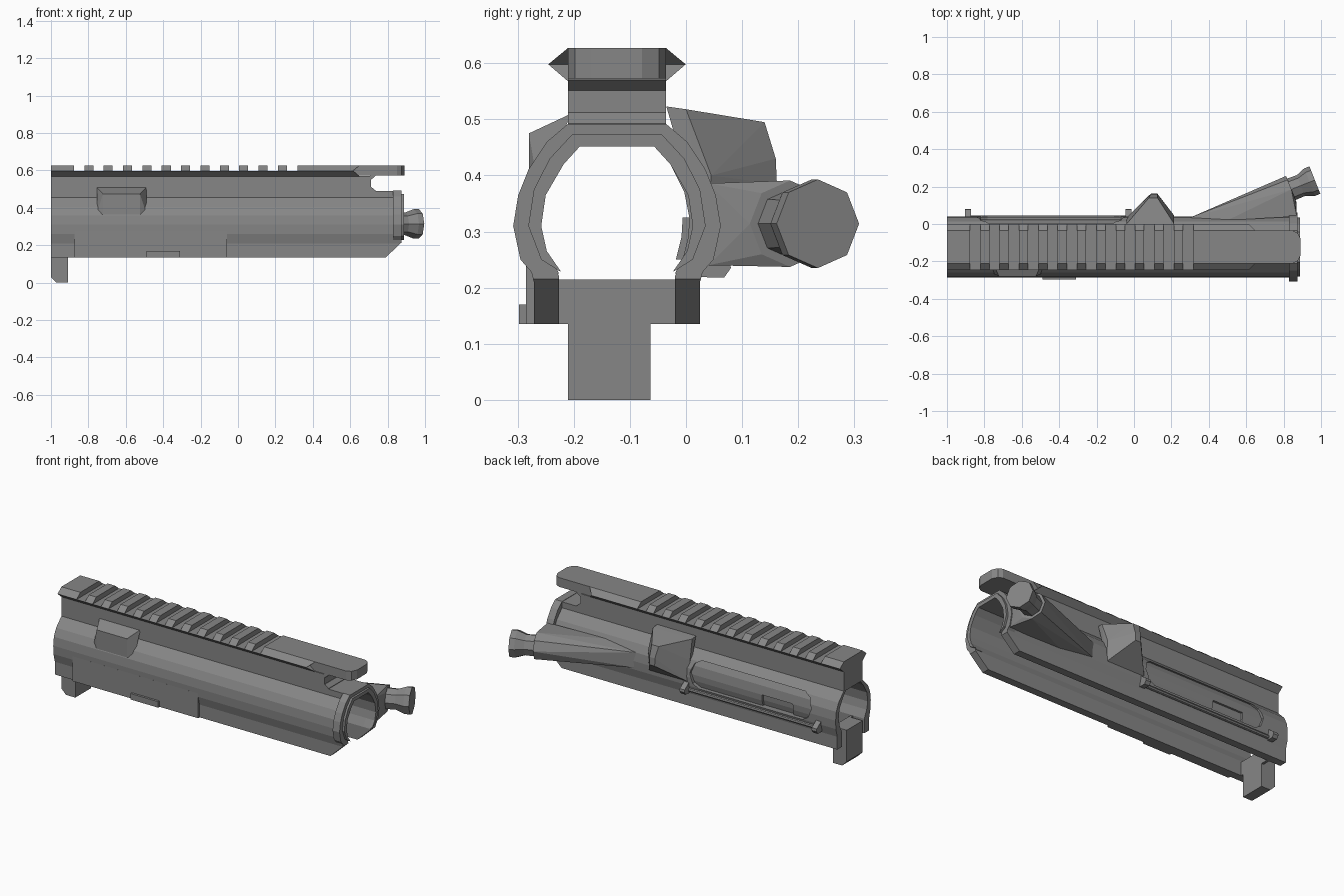
import bpy, bmesh, math
from mathutils import Vector

if "Cube" in bpy.data.objects:
    bpy.data.objects.remove(bpy.data.objects["Cube"])

CY = -0.123   # centre line of the tube in y
GREY = bpy.data.materials.new("dark_grey")
GREY.diffuse_color = (0.24, 0.24, 0.24, 1)
GREY.use_nodes = True
GREY.node_tree.nodes["Principled BSDF"].inputs["Base Color"].default_value = GREY.diffuse_color


def finish(name, bm):
    bmesh.ops.recalc_face_normals(bm, faces=bm.faces)
    me = bpy.data.meshes.new(name)
    bm.to_mesh(me)
    bm.free()
    me.materials.append(GREY)
    ob = bpy.data.objects.new(name, me)
    bpy.context.collection.objects.link(ob)
    return ob


def prism(name, prof, x0, x1, cut=None):
    """Extrude a (y, z) profile along x; cut = (point, normal) slices off a side."""
    bm = bmesh.new()
    f = bm.faces.new([bm.verts.new((x0, y, z)) for y, z in prof])
    r = bmesh.ops.extrude_face_region(bm, geom=[f])
    for v in r['geom']:
        if isinstance(v, bmesh.types.BMVert):
            v.co.x = x1
    bmesh.ops.recalc_face_normals(bm, faces=bm.faces)
    if cut:
        g = bm.verts[:] + bm.edges[:] + bm.faces[:]
        bmesh.ops.bisect_plane(bm, geom=g, plane_co=cut[0], plane_no=cut[1], clear_outer=True)
        bmesh.ops.holes_fill(bm, edges=[e for e in bm.edges if e.is_boundary])
    return finish(name, bm)


def sym(half):
    """Mirror a half profile of (offset, z) about the centre line."""
    return [(CY + d, z) for d, z in half] + [(CY - d, z) for d, z in reversed(half)]


def c_shape(outer, inner):
    """Open-bottomed ring: outer goes bottom to top, inner too."""
    return sym(outer) + list(reversed(sym(inner)))


def box(name, x0, x1, y0, y1, z0, z1):
    return prism(name, [(y0, z0), (y1, z0), (y1, z1), (y0, z1)], x0, x1)


def hull(name, pts):
    bm = bmesh.new()
    for p in pts:
        bm.verts.new(p)
    r = bmesh.ops.convex_hull(bm, input=bm.verts)
    junk = [v for v in r['geom_interior'] if isinstance(v, bmesh.types.BMVert)]
    bmesh.ops.delete(bm, geom=junk, context='VERTS')
    bmesh.ops.dissolve_limit(bm, angle_limit=0.02, verts=bm.verts, edges=bm.edges)
    return finish(name, bm)


# Receiver tube: round below, straight neck up to the rail, open bottom
bore = [(0.103, 0.135), (0.103, 0.22), (0.125, 0.265), (0.135, 0.31), (0.127, 0.365),
        (0.095, 0.42), (0.066, 0.452)]
shell = [(0.148, 0.135), (0.148, 0.21), (0.161, 0.26), (0.163, 0.31), (0.157, 0.36),
         (0.136, 0.405), (0.0875, 0.455)]
body = prism("receiver_body", c_shape(shell + [(0.0875, 0.57)], bore), -1, 0.71)
chamfer = ((0.79, 0, 0.135), (0.085, 0, -0.09))
prism("receiver_rear", c_shape(shell + [(0.0875, 0.49)], bore), 0.71, 0.875, chamfer)
flange = [(0.15, 0.225), (0.172, 0.25), (0.185, 0.31), (0.176, 0.365), (0.158, 0.41),
          (0.125, 0.46), (0.0875, 0.492)]
prism("rear_flange", c_shape(flange, [(0.103, 0.225)] + bore[2:]), 0.83, 0.875)
inner_lip = [(0.103, 0.23), (0.135, 0.25), (0.158, 0.31), (0.148, 0.375), (0.12, 0.43), (0.08, 0.473)]
prism("rear_lip", c_shape(inner_lip, [(0.1, 0.229)] + bore[2:]), 0.87, 0.887)
# Corner fillets of the slot under the rail bar
for n, z, s in (("lower", 0.49, 1), ("upper", 0.573, -1)):
    hull(f"slot_fillet_{n}", [(x, y, z + s * h) for y in (CY - 0.0875, CY + 0.0875)
                              for x, h in ((0.705, -0.002), (0.705, 0.022), (0.712, 0.022),
                                           (0.735, 0.003), (0.735, -0.002))])

# Ejection port cut through the +y wall, with rounded ends
bm = bmesh.new()
ring = []
for cx, s in ((-0.12, 1), (-0.77, -1)):
    for a in (-80, -45, 0, 45, 80):
        t = math.radians(a)
        ring.append((cx + s * 0.07 * math.cos(t), 0.335 + s * 0.078 * math.sin(t)))
f = bm.faces.new([bm.verts.new((x, -0.06, z)) for x, z in ring])
r = bmesh.ops.extrude_face_region(bm, geom=[f])
for v in r['geom']:
    if isinstance(v, bmesh.types.BMVert):
        v.co.y = 0.1
cutter = finish("port_cutter", bm)
cutter.hide_render = True
mod = body.modifiers.new("port", 'BOOLEAN')
mod.object = cutter
mod.operation = 'DIFFERENCE'
mod.solver = 'EXACT'
bpy.context.view_layer.objects.active = body
bpy.ops.object.modifier_apply(modifier="port")
bpy.data.objects.remove(cutter)

# Inset port cover with a notch in its lower half
up = [(-0.008, 0.42), (-0.028, 0.42), (-0.003, 0.37), (0.006, 0.325), (0.024, 0.325), (0.016, 0.375)]
low = [(0.024, 0.325), (0.006, 0.325), (0.004, 0.29), (-0.006, 0.25), (0.012, 0.25), (0.022, 0.29)]
prism("port_cover_upper", up, -0.85, -0.04)
prism("port_cover_front", low, -0.85, -0.71)
prism("port_cover_rear", low, -0.51, -0.04)
prism("port_cover_notch", [(y - 0.012, z) for y, z in low], -0.71, -0.51)

# Hinge rod and its two lugs
prism("hinge_rod", [(0.034 + 0.011 * math.cos(i * math.pi / 4), 0.235 + 0.011 * math.sin(i * math.pi / 4))
                    for i in range(8)], -0.88, -0.03)
for i, x in enumerate((-0.888, -0.03)):
    prism(f"hinge_lug_{i}", [(0.02, 0.22), (0.045, 0.218), (0.068, 0.218), (0.08, 0.235),
                             (0.078, 0.25), (0.03, 0.285)], x - 0.016, x + 0.016)

# Thickened lower wall, catch plate and front lug
prism("side_wall", [(-0.285, 0.135), (-0.26, 0.135), (-0.26, 0.28), (-0.285, 0.28)], -0.875, -0.06)
box("catch_plate", -0.49, -0.31, -0.298, -0.28, 0.135, 0.17)
box("front_web", -0.925, -0.91, -0.23, -0.015, 0.135, 0.215)
prism("front_lug", [(-0.21, 0), (-0.063, 0), (-0.063, 0.215), (-0.21, 0.215)], -1, -0.91,
      ((-0.97, 0, 0), (-1, 0, -1)))

# Forged boss on the -y side
hull("side_boss", [(x, y, z) for x in (-0.755, -0.49) for y, z in ((-0.205, 0.51), (-0.262, 0.37))] +
     [(x, -0.28, z) for x in (-0.722, -0.525) for z in (0.475, 0.365)])

# Top rail: lower wedge, teeth, plain rear section and overhanging bar
lower = sym([(0.0875, 0.568), (0.1225, 0.598)])
tooth = sym([(0.1225, 0.598), (0.0875, 0.627)])
rail = prism("rail_base", lower, -1, 0.65)
prism("rail_front_block", tooth, -1, -0.877)
for i in range(11):
    x = -0.877 + 0.1035 * i
    prism(f"rail_tooth_{i}", tooth, x + 0.055, x + 0.1035)
rear = prism("rail_rear_block", tooth, 0.317, 0.65)
for ob in (rail, rear):
    for v in ob.data.vertices:
        if v.co.x > 0.6 and abs(v.co.y - CY) > 0.1:
            v.co.x = 0.615
hull("rail_rear_bar", [(x, CY + s * d, z) for s in (-1, 1) for z in (0.573, 0.627)
                       for x, d in ((0.6, 0.0875), (0.85, 0.0875), (0.875, 0.075), (0.89, 0.045))])

# Wedge-shaped deflector behind the port
hull("deflector", [(-0.04, -0.035, 0.523), (0.21, -0.035, 0.523), (-0.04, 0.0, 0.518), (0.215, 0.0, 0.518),
                   (0.08, 0.14, 0.495), (0.125, 0.14, 0.495), (0.09, 0.16, 0.43), (0.125, 0.16, 0.43),
                   (0.09, 0.162, 0.385), (0.125, 0.162, 0.385), (-0.04, 0.035, 0.28), (0.215, 0.035, 0.28),
                   (-0.04, 0.02, 0.4), (0.215, 0.045, 0.4)])

# Angled plunger: direction and eight-sided rings along it
AX = Vector((0.93, 0.367, 0)).normalized()
SIDE = Vector((-AX.y, AX.x, 0))
TIP = Vector((0.967, 0.235, 0.314))


def ring8(dist, rad):
    c = TIP - AX * dist
    return [c + SIDE * rad * math.cos(i * math.pi / 4) + Vector((0, 0, rad * math.sin(i * math.pi / 4)))
            for i in range(8)]


hull("plunger_housing", ring8(0.135, 0.077) +
     [(0.87, 0.04, 0.24), (0.87, 0.04, 0.386), (0.29, 0.03, 0.27), (0.29, 0.03, 0.36),
      (0.5, 0.02, 0.245), (0.5, 0.02, 0.383)])
bm = bmesh.new()
rings = [[bm.verts.new(p) for p in ring8(d, rad)]
         for d, rad in ((0.16, 0.062), (0.08, 0.06), (0.03, 0.079), (0, 0.079))]
for a, b in zip(rings, rings[1:]):
    for i in range(8):
        bm.faces.new((a[i], a[(i + 1) % 8], b[(i + 1) % 8], b[i]))
bm.faces.new(rings[0])
bm.faces.new(rings[-1])
finish("plunger_button", bm)
